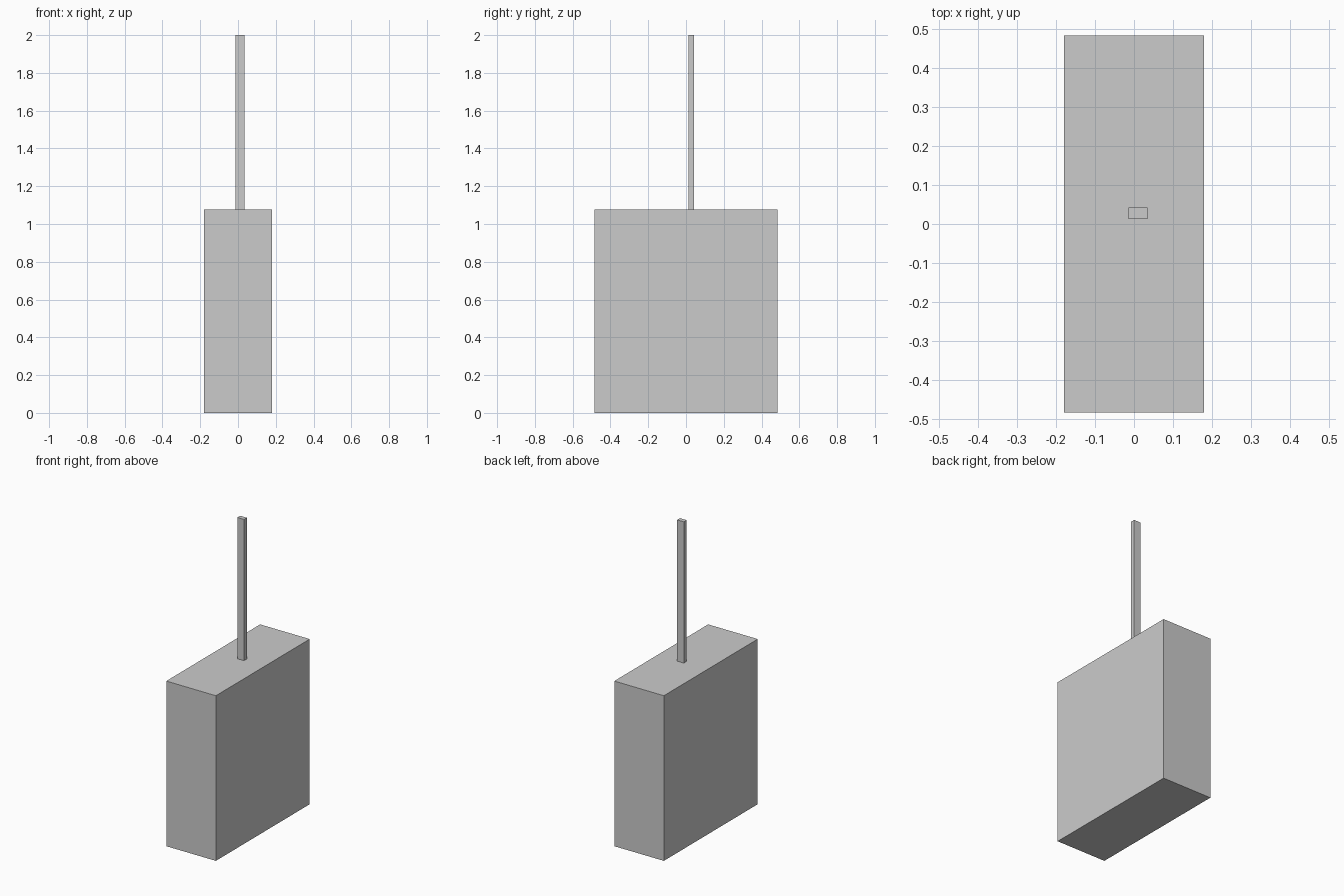
import bpy

if "Cube" in bpy.data.objects:
    bpy.data.objects.remove(bpy.data.objects["Cube"])


def box(name, lo, hi):
    """Axis-aligned box between two corners."""
    size = [b - a for a, b in zip(lo, hi)]
    centre = [(a + b) / 2 for a, b in zip(lo, hi)]
    bpy.ops.mesh.primitive_cube_add(size=1, location=centre)
    obj = bpy.context.object
    obj.name = name
    obj.scale = size
    bpy.ops.object.transform_apply(location=False, rotation=False, scale=True)
    return obj


BODY_TOP = 1.078

# Main slab-shaped body
box("body", (-0.179, -0.484, 0), (0.179, 0.484, BODY_TOP))

# Thin upright rod, slightly off centre on the top face
box("antenna", (-0.014, 0.013, BODY_TOP), (0.034, 0.042, 2.0))
